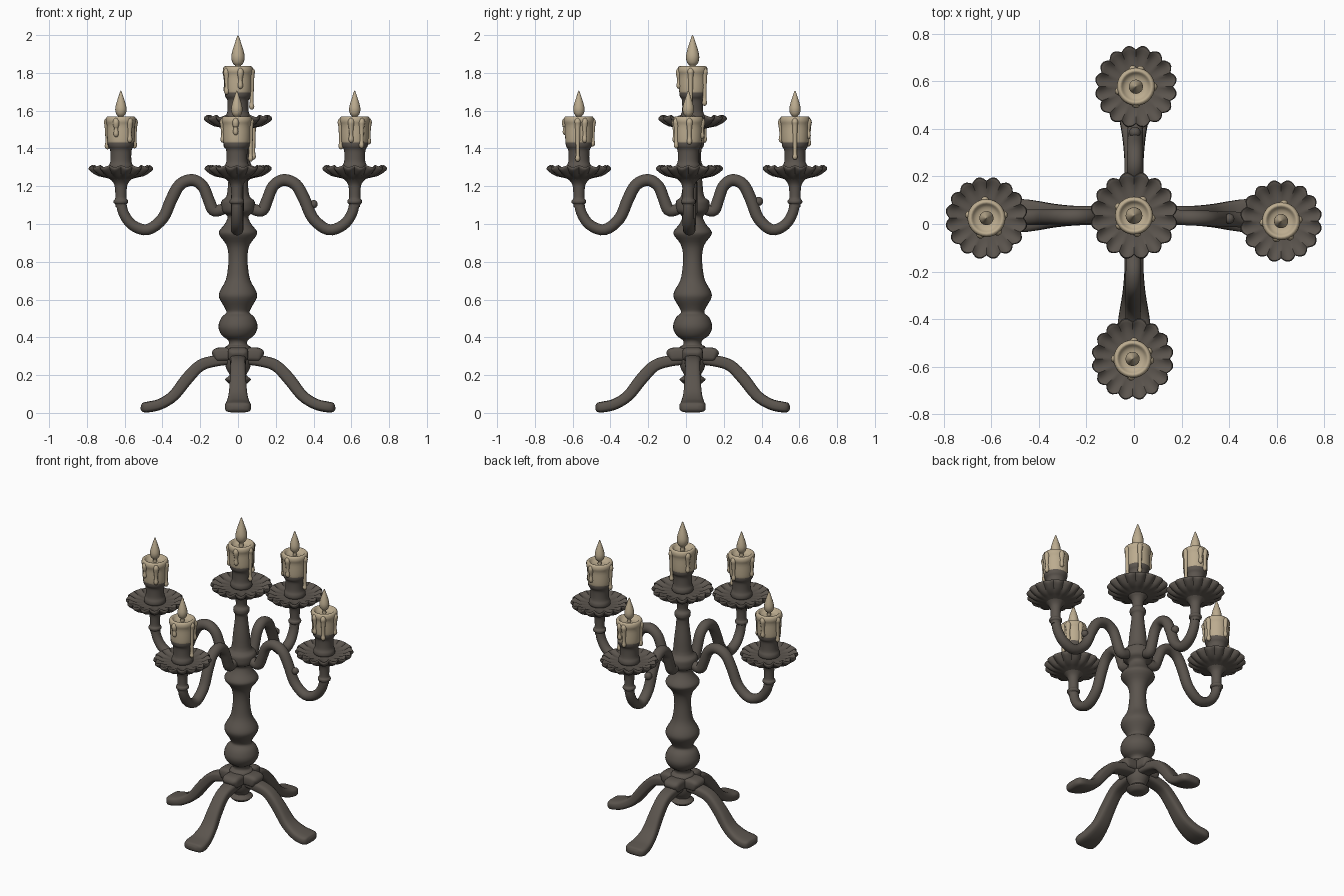
import bpy, bmesh, math
from mathutils import Vector

if "Cube" in bpy.data.objects:
    bpy.data.objects.remove(bpy.data.objects["Cube"])

def material(name, rgb):
    m = bpy.data.materials.new(name)
    m.diffuse_color = (*rgb, 1)
    m.use_nodes = True
    m.node_tree.nodes["Principled BSDF"].inputs["Base Color"].default_value = m.diffuse_color
    return m

IRON = material("dark_iron", (0.105, 0.090, 0.076))
WAX = material("cream_wax", (0.50, 0.41, 0.275))
CX, CY = 0.0, 0.035          # column axis

def smooth_path(pts, n):
    """Catmull-Rom interpolation of equal-length tuples."""
    p = [pts[0]] + list(pts) + [pts[-1]]
    out = []
    for i in range(1, len(p) - 2):
        for k in range(n):
            t = k / n
            out.append(tuple(0.5 * (2*b + (c-a)*t + (2*a-5*b+4*c-d)*t*t + (3*b-a-3*c+d)*t**3)
                             for a, b, c, d in zip(p[i-1], p[i], p[i+1], p[i+2])))
    return out + [tuple(pts[-1])]

def skin(name, rings, mat, angle=50):
    """Bridge closed rings of points into a capped smooth mesh."""
    bm = bmesh.new()
    vs = [[bm.verts.new(co) for co in r] for r in rings]
    n = len(vs[0])
    for a, b in zip(vs, vs[1:]):
        for i in range(n):
            j = (i + 1) % n
            bm.faces.new((a[i], a[j], b[j], b[i]))
    bm.faces.new(vs[0])
    bm.faces.new(vs[-1])
    bmesh.ops.remove_doubles(bm, verts=bm.verts, dist=1e-5)
    bmesh.ops.recalc_face_normals(bm, faces=bm.faces)
    me = bpy.data.meshes.new(name)
    bm.to_mesh(me)
    bm.free()
    me.materials.append(mat)
    for f in me.polygons:
        f.use_smooth = True
    me.set_sharp_from_angle(angle=math.radians(angle))
    ob = bpy.data.objects.new(name, me)
    bpy.context.collection.objects.link(ob)
    return ob

def lathe(name, profile, mat, x=CX, y=CY, z=0, segs=28, sub=3, lobes=0):
    """Turn (radius, z) points about a vertical axis; lobes scallop the rim."""
    rings = []
    for r, h in smooth_path(profile, sub):
        r = max(r, 0.0008)
        ring = []
        for i in range(segs):
            a = 2 * math.pi * i / segs
            k = abs(math.sin(a * lobes / 2)) - 0.6 if lobes else 0
            k *= max(0, (r - 0.09) / 0.08)
            rr = r + 0.018 * k
            ring.append((x + rr*math.cos(a), y + rr*math.sin(a), z + h - 0.012 * k))
        rings.append(ring)
    return skin(name, rings, mat)

def sweep(name, pts, mat, direction, scale=1, power=1.0, n=16, sub=4):
    """Sweep an oval along (reach, z, width, thickness) points in a vertical plane."""
    d = Vector((direction[0], direction[1], 0)).normalized()
    side = Vector((-d.y, d.x, 0))
    path = smooth_path(pts, sub)
    pos = [Vector((CX, CY, 0)) + d*(p[0]*scale) + Vector((0, 0, p[1])) for p in path]
    rings = []
    for i, p in enumerate(path):
        t = (pos[min(i+1, len(pos)-1)] - pos[max(i-1, 0)]).normalized()
        nrm = t.cross(side)
        ring = []
        for k in range(n):
            a = 2 * math.pi * (k + 0.5) / n
            c, s = math.cos(a), math.sin(a)
            c = math.copysign(abs(c)**power, c)
            s = math.copysign(abs(s)**power, s)
            ring.append(pos[i] + side*(c*p[2]/2) + nrm*(s*p[3]/2))
        rings.append(ring)
    return skin(name, rings, mat)

def ball(name, r, x, y, z):
    prof = [(r*math.sin(math.pi*i/8), -r*math.cos(math.pi*i/8)) for i in range(9)]
    return lathe(name, prof, IRON, x, y, z, segs=14, sub=1)

# turned central column
lathe("column", [(0, .15), (.04, .152), (.062, .168), (.068, .18), (.045, .2), (.06, .23), (.07, .27),
                 (.07, .345), (.05, .36), (.052, .385), (.085, .41), (.104, .455), (.088, .505),
                 (.062, .53), (.072, .56), (.1, .61), (.096, .645), (.066, .70), (.054, .76),
                 (.05, .83), (.062, .89), (.098, .94), (.098, .965), (.07, 1.0), (.055, 1.04),
                 (.085, 1.065), (.09, 1.10), (.085, 1.125), (.06, 1.15), (.05, 1.24), (.037, 1.36),
                 (.047, 1.385), (.047, 1.41), (.032, 1.43), (.04, 1.48), (.06, 1.51), (0, 1.515)], IRON)

# four splayed legs with hub blocks
LEG = [(.04, .285, .085, .06), (.12, .275, .085, .06), (.20, .25, .08, .062), (.27, .18, .085, .065),
       (.34, .092, .10, .06), (.41, .047, .125, .058), (.47, .032, .14, .058),
       (.503, .029, .12, .05), (.515, .029, .06, .02)]
BLOCK = [(.03, .31, .11, .07), (.09, .31, .11, .075), (.12, .305, .1, .065), (.132, .30, .06, .03)]
for nm, d in (("left", (-1, 0)), ("right", (1, 0)), ("front", (0, -1)), ("back", (0, 1))):
    sweep(nm + "_leg", LEG, IRON, d, power=0.55)
    sweep(nm + "_hub_block", BLOCK, IRON, d, power=0.5)

# candle holder: scalloped drip dish, cup, candle, flame and wax drips
DISH = [(0, .0), (.035, .0), (.07, .012), (.12, .025), (.155, .05), (.167, .065), (.163, .076),
        (.15, .072), (.12, .06), (.07, .055), (0, .055)]
CUP = [(.05, .05), (.064, .06), (.064, .08), (.056, .10), (.055, .14), (.058, .165), (.068, .182),
       (.07, .205), (.062, .215), (0, .215)]
CANDLE = [(.06, .19), (.07, .2), (.073, .24), (.074, .29), (.08, .315), (.076, .335), (.064, .34),
          (.05, .325), (.03, .318), (0, .318)]
FLAME = [(0, .0), (.012, .0), (.011, .02), (.024, .035), (.03, .06), (.025, .09), (.014, .125), (.004, .155), (0, .16)]

def holder(nm, x, y, z, drips, dish_scale=1.0, flame_scale=1.0):
    lathe(nm + "_dish", [(r*dish_scale, h) for r, h in DISH], IRON, x, y, z, segs=96, sub=2, lobes=16)
    lathe(nm + "_cup", CUP, IRON, x, y, z)
    lathe(nm + "_candle", CANDLE, WAX, x, y, z)
    lathe(nm + "_flame", [(r*flame_scale, h*flame_scale) for r, h in FLAME], WAX, x, y, z + .316, segs=16)
    for i, (deg, low) in enumerate(drips):
        a = math.radians(deg)
        prof = [(0, low), (.009, low+.004), (.014, low+.018), (.010, low+.045),
                (.014, .285), (.018, .31), (.01, .328), (0, .33)]
        lathe(f"{nm}_wax_drip_{i}", prof, WAX, x + .073*math.cos(a), y + .073*math.sin(a), z, segs=10)

# S-curved arms ending in a ringed stem
ARM = [(.05, 1.10, .05, .05), (.09, 1.075, .06, .06), (.13, 1.075, .065, .065), (.155, 1.13, .065, .062),
       (.185, 1.20, .065, .062), (.24, 1.233, .066, .064), (.305, 1.208, .066, .064),
       (.35, 1.13, .066, .064), (.395, 1.03, .066, .062), (.475, .97, .066, .06),
       (.555, .995, .064, .058), (.602, 1.06, .06, .056), (.615, 1.13, .056, .056)]
STEM = [(.028, 1.09), (.03, 1.105), (.038, 1.112), (.038, 1.125), (.03, 1.135), (.03, 1.17),
        (.034, 1.205), (.045, 1.225), (.06, 1.24)]
ARMS = {"left": (-.620, .025, [(10, .17), (95, .2), (170, .165), (250, .23), (310, .20)]),
        "right": (.618, .012, [(5, .19), (80, .22), (185, .165), (255, .2), (300, .17)]),
        "front": (-.006, -.567, [(-5, .10), (25, .2), (85, .18), (180, .2), (265, .24)]),
        "back": (.008, .577, [(0, .11), (75, .22), (100, .18), (195, .17), (270, .2)])}
for nm, (x, y, drips) in ARMS.items():
    v = Vector((x - CX, y - CY))
    sweep(nm + "_arm", ARM, IRON, v, v.length / .615)
    lathe(nm + "_stem", STEM, IRON, x, y, segs=20)
    holder(nm, x, y, 1.23, drips)
holder("centre", CX, CY, 1.495, [(-8, .11), (60, .13), (150, .2), (215, .19), (280, .22)], 1.06, 1.18)

# small knobs on two arms
ball("right_arm_knob", .022, .40, .022, 1.105)
ball("back_arm_knob", .024, .004, .385, 1.12)
